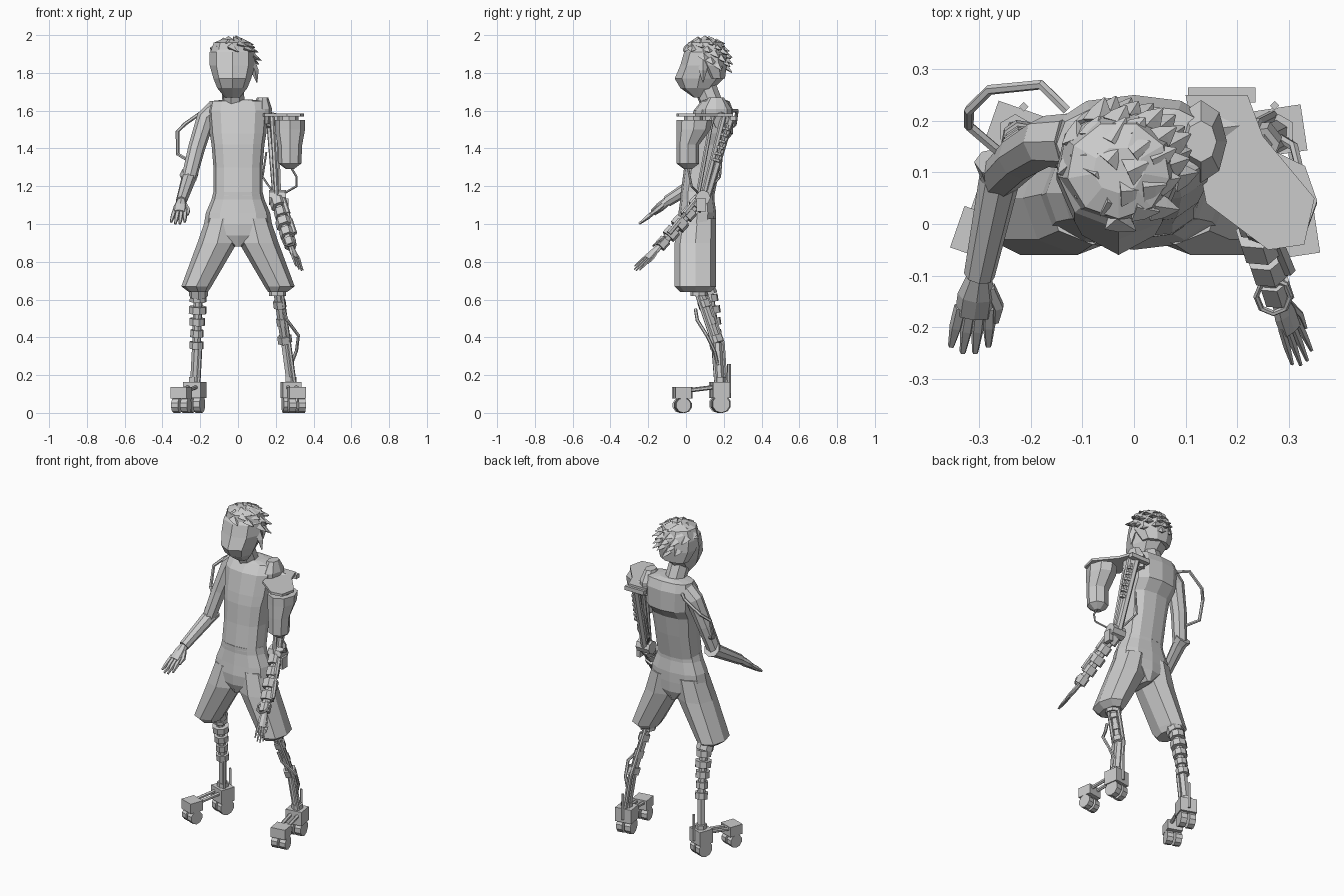
import bpy, bmesh, math, random
from mathutils import Vector as V, Quaternion, Matrix

cube = bpy.data.objects.get("Cube")
if cube:
    bpy.data.objects.remove(cube)

shade = (.6, .6, .6, 1)
grey = bpy.data.materials.new("plain_grey")
grey.use_nodes = True
grey.diffuse_color = shade
grey.node_tree.nodes["Principled BSDF"].inputs["Base Color"].default_value = shade
random.seed(4)


def finish(name, bm):
    bmesh.ops.recalc_face_normals(bm, faces=bm.faces)
    mesh = bpy.data.meshes.new(name)
    bm.to_mesh(mesh)
    bm.free()
    mesh.materials.append(grey)
    part = bpy.data.objects.new(name, mesh)
    bpy.context.collection.objects.link(part)
    return part


def skin(bm, points, radii, sides=8, along=True, across=None, power=1):
    """Skin ovals along a path; power below one squares them off."""
    points = [V(point) for point in points]
    turn, before, last = Quaternion(), None, None
    for i, (point, (wide, deep)) in enumerate(zip(points, radii)):
        if along:
            way = (points[min(i + 1, len(points) - 1)] - points[max(i - 1, 0)]).normalized()
            if across is not None:
                u = (across - way * way.dot(across)).normalized()
                turn = Matrix((u, way.cross(u), way)).transposed().to_quaternion()
            elif before is None:
                turn = way.to_track_quat('Z', 'Y')
            else:
                turn = before.rotation_difference(way) @ turn
            before = way
        ring = []
        for k in range(sides):
            angle = math.tau * k / sides - math.pi / 2
            u, v = (math.copysign(abs(c) ** power, c) for c in (math.cos(angle), math.sin(angle)))
            ring.append(bm.verts.new(point + turn @ V((wide * u, deep * v, 0))))
        if last:
            for k in range(sides):
                near = (k + 1) % sides
                bm.faces.new((last[k], last[near], ring[near], ring[k]))
        else:
            bm.faces.new(ring[::-1])
        last = ring
    bm.faces.new(last)


def body(name, x, levels, sides=8, power=1):
    """Stack level ovals given as (front, back, height, half width)."""
    bm = bmesh.new()
    skin(bm, [(x, (front + back) / 2, z) for front, back, z, wide in levels],
         [(wide, (back - front) / 2) for front, back, z, wide in levels], sides, False, None, power)
    return finish(name, bm)


def tube(name, points, start, end=None, sides=6):
    """A round rod along a path, tapering from start to end radius."""
    bm = bmesh.new()
    end = end or start
    steps = len(points) - 1
    skin(bm, points, [(start + (end - start) * i / steps,) * 2 for i in range(len(points))], sides)
    return finish(name, bm)


def stack(name, start, end, radii, core, fill=.7, sides=6):
    """Evenly spaced collars on a rod."""
    bm = bmesh.new()
    skin(bm, [start, end], [(core, core)] * 2, sides)
    for i, radius in enumerate(radii):
        skin(bm, [start.lerp(end, (i + shift) / len(radii)) for shift in (1 - fill, 1)], [(radius, radius)] * 2, sides)
    return finish(name, bm)


def box(name, centre, size, yaw=0):
    bm = bmesh.new()
    place = Matrix.Translation(centre) @ Matrix.Rotation(yaw, 4, 'Z') @ Matrix.Diagonal((*size, 1))
    bmesh.ops.create_cube(bm, size=1, matrix=place)
    return finish(name, bm)


def up(height):
    return V((0, 0, height))


# Head, neck and trunk
body("head", -.03, [(.04, .11, 1.67, .04), (-.03, .15, 1.72, .08), (-.06, .2, 1.77, .1), (-.03, .2, 1.84, .12),
                    (-.01, .21, 1.91, .12), (.04, .16, 1.97, .06)])
tube("neck", [(-.02, .15, 1.6), (-.03, .1, 1.73)], .06, sides=8)
body("torso", 0, [(-.03, .15, 1.15, .13), (-.01, .18, 1.3, .13), (0, .2, 1.42, .14), (.01, .25, 1.48, .15),
                  (.04, .25, 1.6, .16), (.08, .23, 1.65, .15), (.1, .2, 1.66, .06)], 12, .8)
body("left_shoulder_cap", .13, [(.08, .24, 1.53, .04), (.08, .24, 1.61, .05), (.12, .2, 1.67, .03)])

# Spiky hair: a cap and swept tufts, leaving the face free
crown = V((-.03, .1, 1.87))
body("hair_cap", crown.x, [(.1, .21, 1.77, .09), (.04, .22, 1.84, .12), (0, .22, 1.9, .12), (.01, .2, 1.96, .1),
                           (.06, .15, 1.98, .05)], 9)
hair = bmesh.new()
tufts = 56
for i in range(tufts):
    z = 1 - 1.35 * (i + .5) / tufts
    flat = math.sqrt(1 - z * z)
    out = V((math.cos(i * 2.4) * flat, math.sin(i * 2.4) * flat, z))
    face = out.y < -.1 and z < .55 or out.y < .2 and z < .15
    if face or out.x < -.6 and z < .3:
        continue
    root = crown + out * .11
    tip = root + (out * .5 + V((.35, .2, -.5))).normalized() * random.uniform(.04, .06)
    skin(hair, [root, root.lerp(tip, .5), tip], [(.03, .02), (.02, .01), (.002, .002)], 4)
skin(hair, [(.07, .09, 1.86), (.09, .09, 1.81), (.1, .09, 1.75)], [(.03, .02), (.02, .02), (.003, .003)], 4)
finish("hair_tufts", hair)

# Shorts
body("shorts_hips", 0, [(-.03, .14, .88, .02), (-.05, .16, .94, .11), (-.05, .16, 1, .18), (-.04, .16, 1.06, .17),
                        (-.03, .15, 1.13, .14), (-.03, .15, 1.17, .13)], 12, .85)
for side, label in ((1, "left"), (-1, "right")):
    leg = bmesh.new()
    skin(leg, [(side * .21, .05, .64), (side * .22, .05, .67), (side * .11, .05, .9), (side * .08, .06, 1.03)],
         [(.05, .08), (.08, .11), (.105, .11), (.09, .1)], 8, False, None, .9)
    finish(label + "_shorts_leg", leg)


def hand(label, wrist, tip, across, width, thick):
    """Flat palm, four fingers and a thumb."""
    reach, across = tip - wrist, across.normalized() * width
    palm, fingers = bmesh.new(), bmesh.new()
    skin(palm, [wrist, wrist + reach / 4, wrist + reach / 2],
         [(width * .65, thick * 1.8), (width, thick * 1.9), (width, thick * 1.4)], 8, True, across)
    finish(label + "_palm", palm)
    joint, end = (thick, thick), (thick / 2, thick / 2)
    for k in (-1.5, -.5, .5, 1.5):
        knuckle = wrist + reach * .4 + across * k / 2
        nail = tip + across * k * .65 - reach * k * k * .04
        skin(fingers, [knuckle, knuckle.lerp(nail, .5), nail], [joint, joint, end], 5, True, across)
    thumb = wrist + reach * .15 + across * .6
    skin(fingers, [thumb, thumb + across * .6 + reach / 4, thumb + across * .6 + reach * .45], [joint, joint, end], 5)
    finish(label + "_fingers", fingers)


# Natural right arm with a gauntlet and a bent tube behind it
elbow, wrist = V((-.26, .09, 1.24)), V((-.3, -.1, 1.12))
tube("right_upper_arm", [(-.12, .16, 1.6), (-.17, .16, 1.56), (-.22, .13, 1.4), elbow], .055, .04, 8)
tube("right_forearm", [elbow + V((0, .03, .02)), elbow, wrist], .05, .03, 8)
hand("right", wrist, V((-.32, -.25, 1)), V((1, 0, 0)), .037, .013)
tube("right_arm_tube", [(-.13, .22, 1.6), (-.18, .27, 1.6), (-.28, .26, 1.53), (-.32, .22, 1.49),
                        (-.32, .19, 1.37), (-.25, .13, 1.33)], .01)

# Left shoulder plate and canister
plate = bmesh.new()
outline = ((.1, .25), (.22, .25), (.25, .17), (.35, .05), (.33, -.04), (.26, -.05), (.14, .04))
sheet = plate.faces.new([plate.verts.new((x, y, 1.57)) for x, y in outline])
raised = bmesh.ops.extrude_face_region(plate, geom=[sheet])["geom"]
bmesh.ops.translate(plate, vec=up(.015), verts=[item for item in raised if isinstance(item, bmesh.types.BMVert)])
finish("shoulder_plate", plate)
body("canister", .275, [(-.01, .03, 1.29, .02), (-.05, .07, 1.32, .06), (-.05, .07, 1.42, .065),
                        (-.05, .13, 1.5, .08), (-.05, .14, 1.55, .08)])
tube("canister_neck", [(.27, .04, 1.54), (.27, .04, 1.58)], .05, sides=8)
tube("shoulder_joint", [(.12, .18, 1.56), (.2, .19, 1.54)], .045, sides=8)

# Left upper arm struts, toothed spring, elbow and cables
top, elbow = V((.18, .2, 1.57)), V((.205, .09, 1.14))
tube("canister_cable", [(.28, .01, 1.3), (.31, .02, 1.25), (.31, .03, 1.2), elbow], .006)
tube("back_cable", [(.15, .19, 1.38), (.13, .18, 1.25), elbow], .006)
box("strut_bracket", top + V((-.01, .05, -.01)), (.13, .03, .025))
for label, x, y, radius in (("inner", -.02, 0, .013), ("outer", .02, 0, .015), ("rear", 0, .04, .02), ("front", 0, -.06, .012)):
    offset = V((x, y, 0))
    tube(label + "_arm_strut", [top + offset, elbow + offset / 2], radius)
stack("strut_spring", V((.2, .22, 1.53)), V((.22, .16, 1.33)), [.02] * 6, .01, .4)
tube("left_elbow", [elbow - V((.04, 0, 0)), elbow + V((.05, 0, 0))], .04, sides=8)
box("elbow_fin", elbow + V((.05, -.01, -.04)), (.025, .05, .07))

# Left forearm of stacked collars, then the mechanical hand
wrist = V((.28, -.14, .88))
stack("left_forearm", elbow, wrist, (.044, .038, .045, .04, .033), .024)
stack("forearm_piston", V((.23, .08, 1.16)), V((.3, -.09, .95)), (.014, .014), .009)
ring = [k * math.tau / 8 for k in range(9)]
tube("wrist_ring", [wrist + V((math.cos(a) * .033 - .01, math.sin(a) * .033, math.sin(a) * .025 + .03)) for a in ring], .006)
hand("left", wrist, V((.33, -.27, .755)), V((.7, .5, -.4)), .026, .007)


def foot(label, front, rear):
    """Front and rear wheel housings joined by bars."""
    way = (rear - front).normalized()
    yaw = math.atan2(way.y, way.x) - math.pi / 2
    across = V((-way.y, way.x, 0))
    box(label + "_toe_housing", front + up(.106), (.09, .085, .06), yaw)
    box(label + "_heel_housing", rear + up(.122), (.1, .09, .085), yaw)
    tube(label + "_ankle_collar", [rear + up(.15), rear + up(.19)], .033)
    for side in (-1, 1):
        offset = across * side * .022
        tube(label + "_foot_bar", [front + offset + up(.115), rear + offset + up(.14)], .011)
        for end, ground, radius in (("toe", front, .04), ("heel", rear, .047)):
            hub = ground + up(radius)
            tube(label + "_" + end + "_wheel", [hub + offset * .3, hub + offset * 2], radius, sides=10)
    fin = rear + way * .05
    tube(label + "_heel_fin", [fin + up(.1), fin + up(.26)], .009, sides=4)


# Right leg of stacked collars
rear = V((-.23, .18, 0))
foot("right", V((-.3, -.02, 0)), rear)
knee, joint = V((-.21, .12, .65)), V((-.22, .165, .34))
tube("right_knee", [knee + V((0, -.03, .04)), knee - up(.03)], .05, sides=8)
stack("right_shin", knee, joint, (.045, .048, .042, .036, .038), .024, .6, 8)
tube("right_ankle_rod", [joint, rear + up(.15)], .024)
tube("right_ankle_piston", [joint + V((.02, -.02, 0)), rear + V((.02, -.02, .15))], .011)

# Left leg of rods with an outer bracket
rear = V((.28, .18, 0))
foot("left", V((.31, -.02, 0)), rear)
knee, joint = V((.21, .07, .65)), V((.25, .165, .37))
tube("left_knee", [knee + up(.04), knee - up(.03)], .045, sides=8)
stack("left_shin", knee, joint, (.034, .03, .038), .024, .4)
tube("left_ankle_rod", [joint, rear + up(.15)], .024)
for label, offset in (("front", V((.02, -.02, 0))), ("rear", V((-.01, .03, 0)))):
    tube("left_" + label + "_piston", [knee + offset, joint + offset, rear + offset + up(.15)], .011)
tube("left_leg_bracket", [(.24, .05, .55), (.26, .06, .49), (.32, .11, .41), (.31, .15, .33), (.26, .18, .2)], .009)
